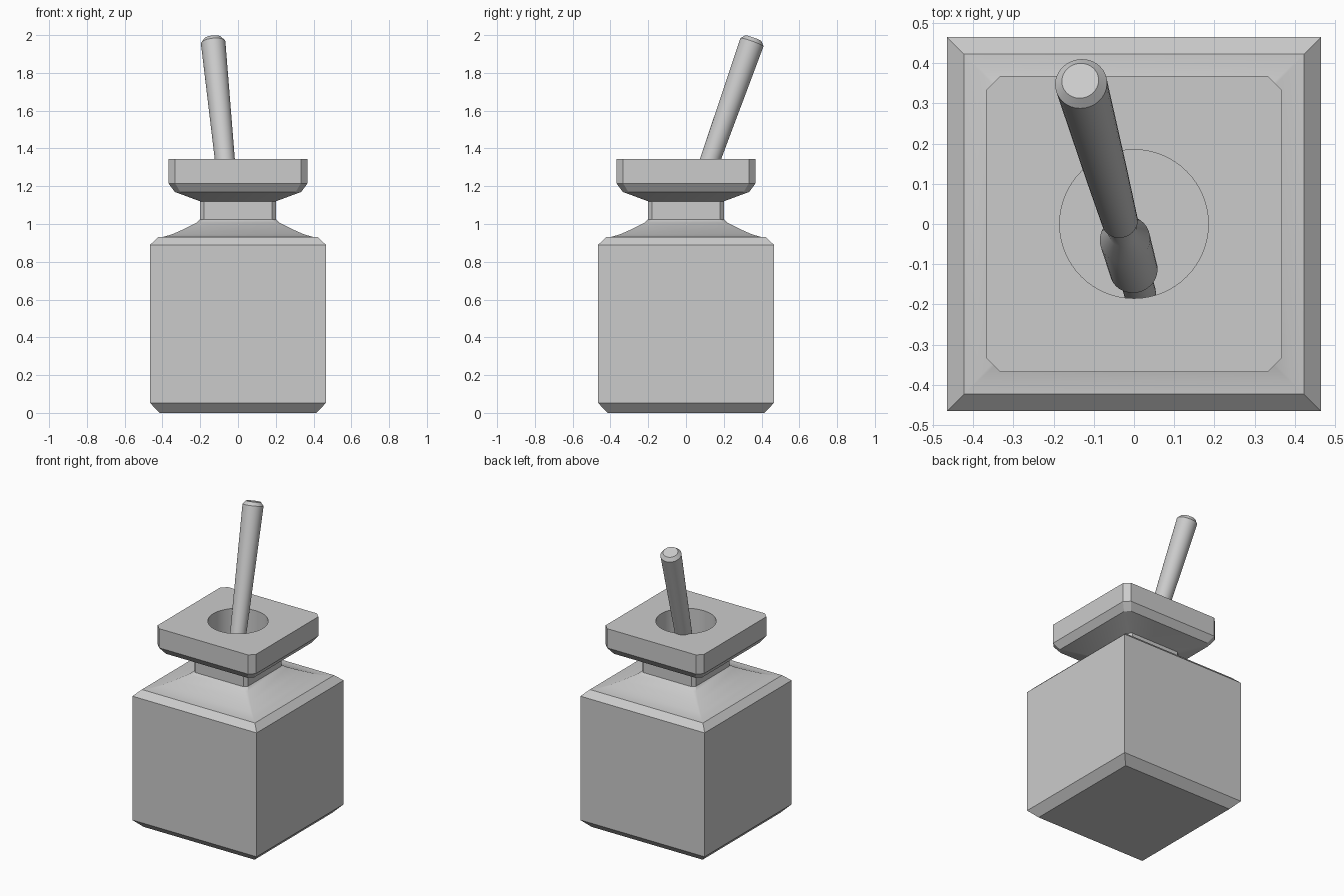
import bpy, bmesh, math
from mathutils import Vector

if "Cube" in bpy.data.objects:
    bpy.data.objects.remove(bpy.data.objects["Cube"])

grey = bpy.data.materials.new("plain grey")
grey.diffuse_color = (0.6, 0.6, 0.6, 1)
grey.use_nodes = True
grey.node_tree.nodes["Principled BSDF"].inputs["Base Color"].default_value = grey.diffuse_color


def loft(name, rings):
    """Skin a list of equal-length point rings and cap both ends."""
    bm = bmesh.new()
    loops = [[bm.verts.new(p) for p in ring] for ring in rings]
    n = len(loops[0])
    for a, b in zip(loops, loops[1:]):
        for i in range(n):
            j = (i + 1) % n
            bm.faces.new((a[i], a[j], b[j], b[i]))
    bm.faces.new(loops[0][::-1])
    bm.faces.new(loops[-1])
    bmesh.ops.remove_doubles(bm, verts=bm.verts, dist=1e-5)
    bmesh.ops.recalc_face_normals(bm, faces=bm.faces)
    me = bpy.data.meshes.new(name)
    bm.to_mesh(me)
    bm.free()
    me.materials.append(grey)
    ob = bpy.data.objects.new(name, me)
    bpy.context.collection.objects.link(ob)
    return ob


def square(h, c, z):
    """Square ring of half width h with corners cut by c."""
    k = h - c
    return [(x, y, z) for x, y in ((h, -k), (h, k), (k, h), (-k, h),
                                   (-h, k), (-h, -k), (-k, -h), (k, -h))]


def circle(r, origin, axis, n=32):
    axis = Vector(axis).normalized()
    u = Vector((0, 1, 0)).cross(axis).normalized()
    v = axis.cross(u)
    return [Vector(origin) + r * (math.cos(t) * u + math.sin(t) * v)
            for t in (2 * math.pi * i / n for i in range(n))]


def select_only(ob):
    bpy.ops.object.select_all(action='DESELECT')
    ob.select_set(True)
    bpy.context.view_layer.objects.active = ob


def smooth(ob, deg=28):
    select_only(ob)
    bpy.ops.object.shade_smooth_by_angle(angle=math.radians(deg))


# Bottle: chamfered box, sloping shoulder, narrow neck and wide lip
profile = [(0.415, 0, 0), (0.465, 0, 0.052), (0.465, 0, 0.89), (0.423, 0, 0.93),
           (0.39, 0.003, 0.933), (0.345, 0.006, 0.947), (0.28, 0.010, 0.976),
           (0.22, 0.015, 1.007), (0.2, 0.02, 1.025), (0.2, 0.02, 1.12),
           (0.335, 0.03, 1.17), (0.368, 0.035, 1.215), (0.368, 0.035, 1.345)]
bottle = loft("bottle", [square(*p) for p in profile])

# Hollow inside and round mouth
cavity = loft("cavity_cutter", [square(0.40, 0, 0.06), square(0.40, 0, 0.87)])
mouth = loft("mouth_cutter", [circle(0.185, (0, 0, z), (0, 0, 1), 64) for z in (0.8, 1.5)])
for cutter in (cavity, mouth):
    cutter.hide_render = True
    mod = bottle.modifiers.new("hollow", 'BOOLEAN')
    mod.operation = 'DIFFERENCE'
    mod.solver = 'EXACT'
    mod.object = cutter
    select_only(bottle)
    bpy.ops.object.modifier_apply(modifier=mod.name)
    bpy.data.objects.remove(cutter)
smooth(bottle)

# Dip pen leaning in the mouth, turned along a slanted axis
slope = Vector((-0.1, 0.355, 1))
base = Vector((-0.07, 0.13, 1.345))


def turned(name, prof):
    ob = loft(name, [circle(r, base + slope * (z - 1.345), slope) for z, r in prof])
    smooth(ob)
    return ob


turned("pen_handle", [(1.0, 0.045), (1.345, 0.053), (1.962, 0.065), (1.983, 0.046)])
turned("pen_grip", [(0.655, 0.06), (0.87, 0.063), (0.92, 0.037), (1.0, 0.035)])
turned("pen_nib", [(0.15, 0.004), (0.35, 0.03), (0.5, 0.04), (0.655, 0.04)])
